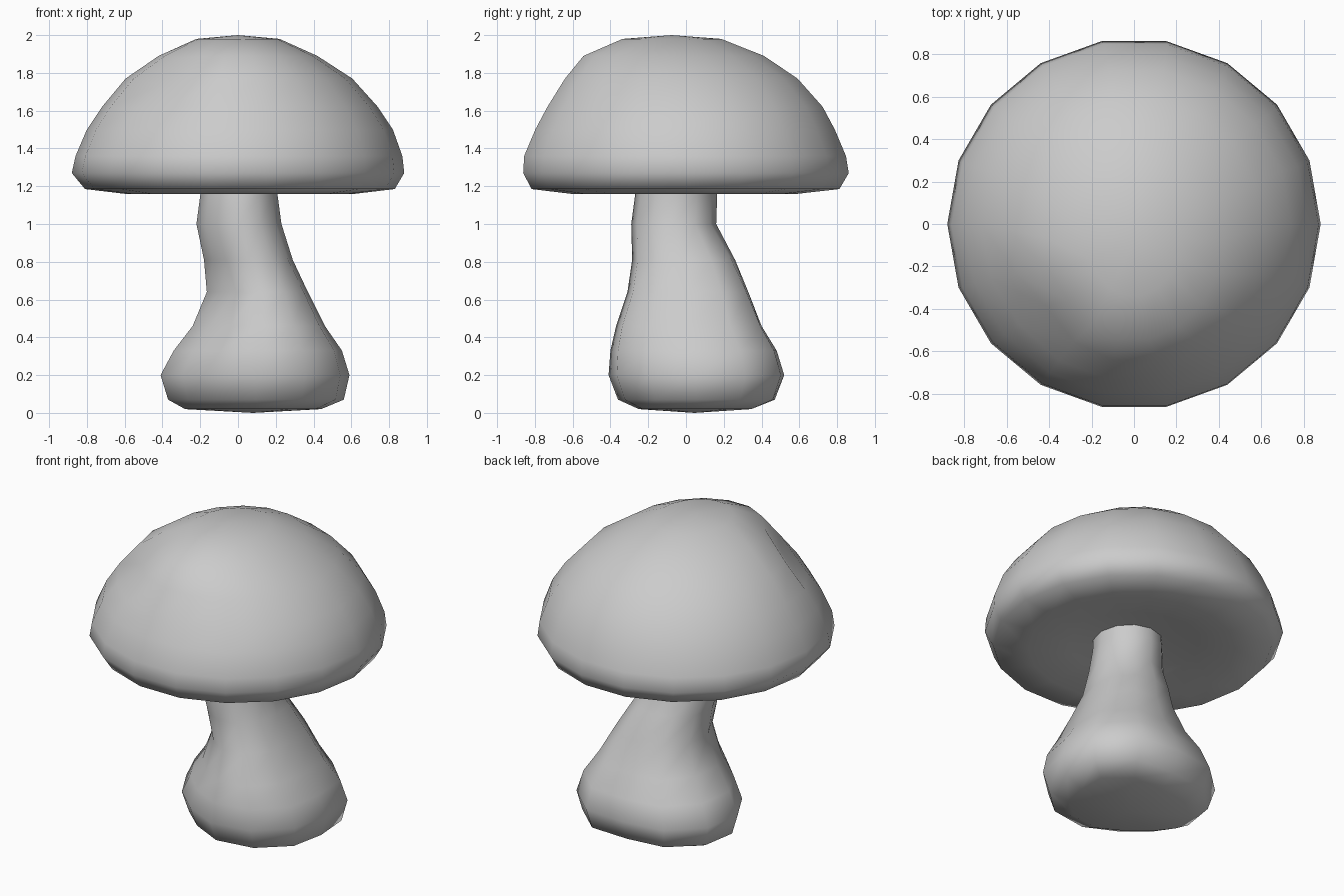
import bpy, bmesh, math

if "Cube" in bpy.data.objects:
    bpy.data.objects.remove(bpy.data.objects["Cube"])


def loft(name, rings, sides, start_z, end_z, angle, shape):
    """Skin elliptical rings (z, x min, x max, y min, y max), closing both ends to a point."""
    bm = bmesh.new()
    loops = []
    for z, x0, x1, y0, y1 in rings:
        loop = []
        for i in range(sides):
            a = 2 * math.pi * i / sides
            x = (x0 + x1) / 2 + (x1 - x0) / 2 * math.cos(a)
            y = (y0 + y1) / 2 + (y1 - y0) / 2 * math.sin(a)
            loop.append(bm.verts.new(shape(x, y, z, a)))
        loops.append(loop)
    for lo, hi in zip(loops, loops[1:]):
        for i in range(sides):
            j = (i + 1) % sides
            bm.faces.new((lo[i], lo[j], hi[j], hi[i]))
    for loop, z, r in ((loops[0], start_z, rings[0]), (loops[-1], end_z, rings[-1])):
        tip = bm.verts.new(((r[1] + r[2]) / 2, (r[3] + r[4]) / 2, z))
        for i in range(sides):
            bm.faces.new((loop[i], loop[(i + 1) % sides], tip))
    bmesh.ops.recalc_face_normals(bm, faces=bm.faces)
    mesh = bpy.data.meshes.new(name)
    bm.to_mesh(mesh)
    bm.free()
    obj = bpy.data.objects.new(name, mesh)
    bpy.context.collection.objects.link(obj)
    bpy.ops.object.select_all(action='DESELECT')
    obj.select_set(True)
    bpy.context.view_layer.objects.active = obj
    bpy.ops.object.shade_smooth_by_angle(angle=math.radians(angle))
    return obj


def dent(x, y, z, a):
    """Press a small hollow into the front left shoulder of the cap."""
    d2 = (x + 0.43) ** 2 + (y + 0.45) ** 2 + (z - 1.78) ** 2
    k = 0.07 * math.exp(-d2 / 0.025)
    return (x + 0.6 * k, y + 0.6 * k, z - 0.5 * k)


def lopsided(x, y, z, a):
    """Push the foot out or in along its diagonals, less so higher up."""
    foot = max(0.0, min(1.0, (1.0 - z) / 0.5))
    neck = max(0.4, foot)
    quarter = int((a + 1e-6) // (math.pi / 2)) % 4
    amount = (0.06 * foot, 0.035 * foot, -0.06 * neck, 0.025 * foot)[quarter]
    k = amount * abs(math.sin(2 * a))
    return (x + k * math.cos(a), y + k * math.sin(a), z)


# Leaning stem with a bulging foot
stem = [
    (0.02, -0.28, 0.44, -0.25, 0.34),
    (0.07, -0.37, 0.56, -0.36, 0.47),
    (0.20, -0.41, 0.59, -0.41, 0.52),
    (0.33, -0.34, 0.55, -0.40, 0.48),
    (0.46, -0.24, 0.46, -0.37, 0.40),
    (0.64, -0.165, 0.37, -0.31, 0.33),
    (0.81, -0.18, 0.29, -0.285, 0.26),
    (1.00, -0.22, 0.23, -0.29, 0.16),
    (1.15, -0.20, 0.21, -0.27, 0.165),
    (1.24, -0.19, 0.21, -0.26, 0.165),
]
loft("stem", stem, 12, 0.0, 1.26, 75, lopsided)

# Domed cap with a rolled rim and slightly hollow underside
cap = [
    (1.22, -0.22, 0.22, -0.25, 0.20),
    (1.19, -0.38, 0.38, -0.38, 0.38),
    (1.16, -0.60, 0.62, -0.62, 0.60),
    (1.185, -0.81, 0.83, -0.83, 0.825),
    (1.27, -0.88, 0.88, -0.875, 0.875),
    (1.36, -0.86, 0.87, -0.87, 0.86),
    (1.50, -0.80, 0.82, -0.81, 0.80),
    (1.62, -0.72, 0.74, -0.745, 0.735),
    (1.77, -0.595, 0.605, -0.65, 0.60),
    (1.89, -0.42, 0.42, -0.55, 0.42),
    (1.98, -0.22, 0.22, -0.34, 0.19),
]
loft("cap", cap, 18, 1.23, 2.0, 85, dent)
